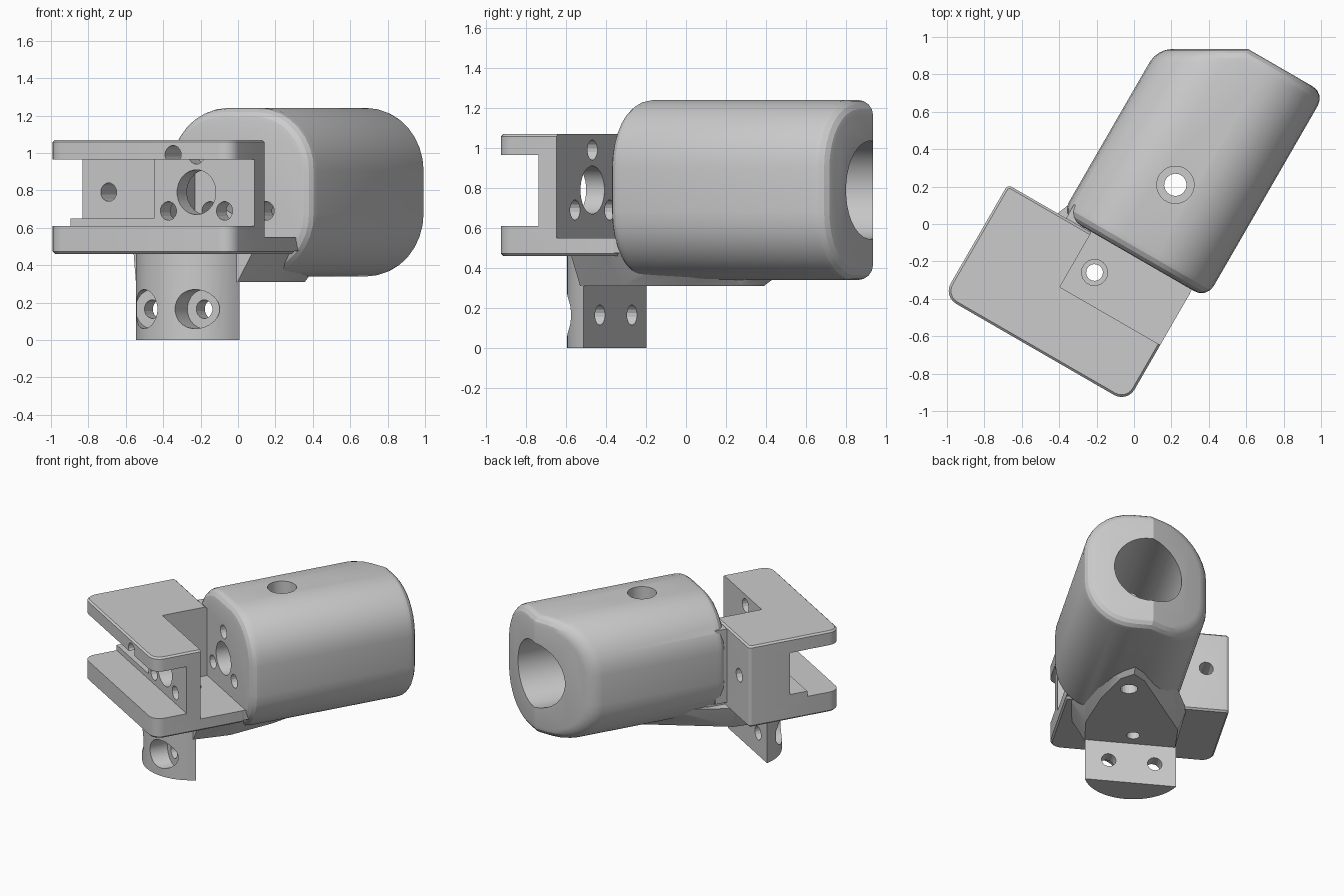
import bpy, bmesh, math
from mathutils import Matrix, Vector

if "Cube" in bpy.data.objects:
    bpy.data.objects.remove(bpy.data.objects["Cube"])

# Built in a local frame (u across, v along barrel, z up), then turned -30 degrees
ANGLE = math.radians(-30)
CU, CZ = 0.087, 0.79          # barrel axis


def solid(name, pts, bevel=0.0, limit=0.6, segs=1, cut=None):
    """Convex solid from points, optionally cut by a plane and bevelled."""
    bm = bmesh.new()
    for p in pts:
        bm.verts.new(p)
    bmesh.ops.convex_hull(bm, input=bm.verts)
    loose = [v for v in bm.verts if not v.link_faces]
    bmesh.ops.delete(bm, geom=loose, context='VERTS')
    bmesh.ops.dissolve_limit(bm, angle_limit=0.01, verts=bm.verts, edges=bm.edges)
    if cut:
        bmesh.ops.bisect_plane(bm, geom=bm.verts[:] + bm.edges[:] + bm.faces[:],
                               plane_co=cut[0], plane_no=cut[1], clear_outer=True)
        bmesh.ops.holes_fill(bm, edges=[e for e in bm.edges if e.is_boundary])
    bmesh.ops.recalc_face_normals(bm, faces=bm.faces)
    if bevel:
        edges = [e for e in bm.edges if e.calc_face_angle(0) > limit]
        bmesh.ops.bevel(bm, geom=edges, offset=bevel, segments=segs, profile=0.5,
                        affect='EDGES', clamp_overlap=True)
    me = bpy.data.meshes.new(name)
    bm.to_mesh(me)
    bm.free()
    ob = bpy.data.objects.new(name, me)
    bpy.context.collection.objects.link(ob)
    return ob


def box(name, u0, u1, v0, v1, z0, z1):
    return solid(name, [(u, v, z) for u in (u0, u1) for v in (v0, v1) for z in (z0, z1)])


def cyl(name, axis, a, b, r, lo, hi, n=24):
    """axis 'z': centre (u, v); axis 'v': centre (u, z)."""
    pts = []
    for i in range(n):
        t = 2 * math.pi * (i + 0.5) / n
        p, q = a + r * math.cos(t), b + r * math.sin(t)
        for h in (lo, hi):
            pts.append((p, q, h) if axis == 'z' else (p, h, q))
    return solid(name, pts)


def combine(target, tool, op='DIFFERENCE'):
    tool.hide_render = True
    m = target.modifiers.new(op.lower(), 'BOOLEAN')
    m.operation, m.object, m.solver = op, tool, 'EXACT'
    bpy.context.view_layer.objects.active = target
    bpy.ops.object.modifier_apply(modifier=m.name)
    bpy.data.objects.remove(tool)


def rounded_rect(u0, u1, v0, v1, radii, n=6):
    """Corner radii run: right-back, left-back, left-front, right-front."""
    out = []
    for k, r in enumerate(radii):
        cu = u1 - r if k in (0, 3) else u0 + r
        cv = v1 - r if k < 2 else v0 + r
        out += [(cu + r * math.cos((k + i / n) * math.pi / 2),
                 cv + r * math.sin((k + i / n) * math.pi / 2)) for i in range(n + 1)]
    return out


def chamfered_plate(name, u0, u1, v0, v1, z0, z1, radii, c):
    """Rounded-corner block with small chamfers on its top and bottom rims."""
    outer = rounded_rect(u0, u1, v0, v1, radii)
    inner = rounded_rect(u0 + c, u1 - c, v0 + c, v1 - c, [max(r - c, 0.006) for r in radii])
    return solid(name, [(u, v, z) for u, v in outer for z in (z0 + c, z1 - c)]
                 + [(u, v, z) for u, v in inner for z in (z0, z1)])


# Clamp body with rounded front corners, slots and pocket
body = chamfered_plate("bracket_body", -0.69, 0.445, -0.845, -0.155, 0.46, 1.07,
                       (0.02, 0.025, 0.08, 0.08), 0.012)
combine(body, box("slot_cutter", -1, 1, -1, -0.595, 0.61, 0.965))
combine(body, box("deep_slot_cutter", -1, -0.175, -1, -0.465, 0.65, 0.9645))
combine(body, box("pocket_cutter", -0.175, 1, -0.49, 0.2, 0.55, 1.3))

# Barrel: rounded square section, back corner sliced flat, filleted ends
sec = rounded_rect(-0.36, 0.535, 0.34, 1.24, (0.34,) * 4, n=8)
plane_no = Matrix.Rotation(-ANGLE, 3, 'Z') @ Vector((0, 1, 0))
barrel = solid("barrel", [(u, v, z) for u, z in sec for v in (-0.15, 1.115)],
               bevel=0.075, limit=0.58, segs=4, cut=(plane_no * 0.935, plane_no))
combine(body, barrel, 'UNION')

# Floor and side links joining the clamp to the barrel
combine(body, box("floor_link", -0.3, 0.443, -0.3, -0.02, 0.475, 0.549), 'UNION')
combine(body, box("side_link", -0.33, -0.178, -0.25, -0.07, 0.5, 1.055), 'UNION')

# Tapered fairing under the barrel
low = [(-0.365, -0.46), (0.262, -0.46), (0.3, -0.2), (0.25, 0.15), (0.17, 0.42),
       (0.087, 0.5), (0, 0.42), (-0.13, 0.15), (-0.34, -0.2)]
high = [(-0.38, -0.46), (0.36, -0.46), (0.41, -0.2), (0.38, 0.3), (0.087, 0.75),
        (-0.2, 0.3), (-0.4, -0.2)]
fairing = solid("fairing", [(u, v, 0.31) for u, v in low] + [(u, v, 0.475) for u, v in high])
combine(body, fairing, 'UNION')

# D-shaped mounting post
PU, PV, PR = -0.053, -0.33, 0.335
a0 = math.asin((-0.44 - PV) / PR)
arc = [math.pi - a0 + (math.pi + 2 * a0) * i / 20 for i in range(21)]
post = solid("post", [(PU + PR * math.cos(t), PV + PR * math.sin(t), z)
                      for t in arc for z in (0, 0.49)])
combine(body, post, 'UNION')

# Main bore, front shaft hole and three screw holes
combine(body, cyl("bore_cutter", 'v', CU, CZ, 0.245, 0.0, 1.5, 32))
combine(body, cyl("shaft_cutter", 'v', CU, CZ, 0.12, -0.7, 0.1))
for deg in (90, 210, 330):
    t = math.radians(deg)
    combine(body, cyl("screw_cutter", 'v', CU + 0.2 * math.cos(t), CZ + 0.2 * math.sin(t),
                      0.05, -1, 0.03, 16))

# Counterbored post holes, side block hole, vertical holes
for u in (-0.222, 0.098):
    combine(body, cyl("post_hole_cutter", 'v', u, 0.165, 0.05, -1, -0.3, 16))
    combine(body, cyl("post_counterbore", 'v', u, 0.165, 0.105, -1, -0.53))
combine(body, cyl("block_hole_cutter", 'v', -0.53, 0.79, 0.05, -0.6, 0.0, 12))
combine(body, cyl("pocket_hole_cutter", 'z', PU, PV, 0.045, 0.2, 0.7, 16))
combine(body, cyl("pocket_counterbore", 'z', PU, PV, 0.07, 0.5, 0.7, 16))
combine(body, cyl("barrel_hole_cutter", 'z', CU, 0.292, 0.06, 0.2, 1.4, 16))
combine(body, cyl("barrel_counterbore", 'z', CU, 0.292, 0.1, 1.14, 1.4))

# Turn into place
body.data.transform(Matrix.Rotation(ANGLE, 4, 'Z'))
bpy.ops.object.select_all(action='DESELECT')
body.select_set(True)
bpy.context.view_layer.objects.active = body
bpy.ops.object.shade_smooth_by_angle(angle=math.radians(20))
